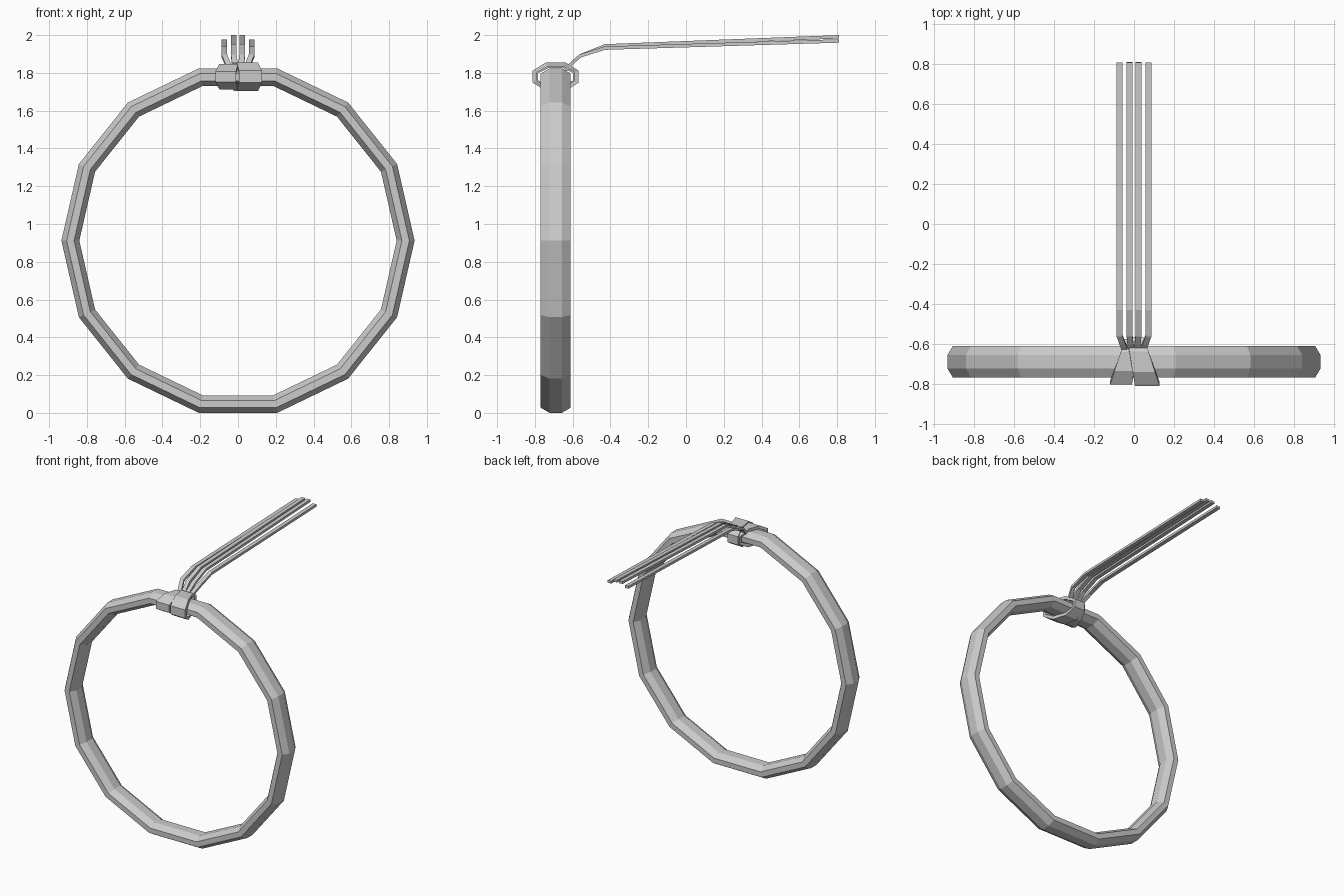
import bpy
from math import sin, cos, pi, radians
from mathutils import Vector

if "Cube" in bpy.data.objects:
    bpy.data.objects.remove(bpy.data.objects["Cube"])


def loft(name, sections, closed):
    """Skin a list of equal-length vertex rings, capped or joined end to end."""
    n, m = len(sections[0]), len(sections)
    verts = [v for s in sections for v in s]
    faces = []
    for i in range(m if closed else m - 1):
        j = (i + 1) % m
        for k in range(n):
            l = (k + 1) % n
            faces.append((i * n + k, i * n + l, j * n + l, j * n + k))
    if not closed:
        faces += [tuple(range(n))[::-1], tuple(range((m - 1) * n, m * n))]
    mesh = bpy.data.meshes.new(name)
    mesh.from_pydata(verts, [], faces)
    ob = bpy.data.objects.new(name, mesh)
    bpy.context.collection.objects.link(ob)
    bpy.context.view_layer.objects.active = ob
    bpy.ops.object.select_all(action='DESELECT')
    ob.select_set(True)
    bpy.ops.object.mode_set(mode='EDIT')
    bpy.ops.mesh.select_all(action='SELECT')
    bpy.ops.mesh.normals_make_consistent(inside=False)
    bpy.ops.object.mode_set(mode='OBJECT')
    return ob


CY, CZ = -0.69, 0.912

# Main hoop: 14 segments, flattened octagonal section
sections = []
for i in range(14):
    a = 2 * pi * i / 14
    sec = []
    for k in range(8):
        t = radians(22.5 + 45 * k)
        r = 0.8875 + 0.0514 * cos(t)
        sec.append((r * cos(a), CY + 0.086 * sin(t), CZ + r * sin(a)))
    sections.append(sec)
loft("hoop", sections, True)


# Wrapped straps round the top of the hoop, wide in front and narrow behind
def strap(name, front, back, ry, rz):
    secs = []
    for k in range(8):
        t = 2 * pi * (k + 0.5) / 8
        f = (1 - cos(t) / cos(pi / 8)) / 2        # 1 at front, 0 at back
        x0 = back[0] + (front[0] - back[0]) * f
        x1 = back[1] + (front[1] - back[1]) * f
        sec = []
        for x, d in ((x0, 0), (x1, 0), (x1, 0.022), (x0, 0.022)):
            sec.append((x, CY + (ry - d) * cos(t) / cos(pi / 8),
                        1.78 + (rz - d) * sin(t) / cos(pi / 8)))
        secs.append(sec)
    loft(name, secs, True)


strap("strap_left", (-0.12, -0.01), (-0.045, 0.025), 0.115, 0.068)
strap("strap_right", (0.005, 0.128), (-0.035, 0.05), 0.122, 0.076)


# Four flat cords running back from the straps
def cord(name, pts, w=0.03, h=0.018):
    pts = [Vector(p) for p in pts]
    secs = []
    for i, p in enumerate(pts):
        d = pts[min(i + 1, len(pts) - 1)] - pts[max(i - 1, 0)]
        n = Vector((0, -d.z, d.y)).normalized() * h / 2
        s = Vector((w / 2, 0, 0))
        secs.append([p - s - n, p + s - n, p + s + n, p - s + n])
    loft(name, secs, False)


for side, label in ((-1, "left"), (1, "right")):
    for kind, x, xs, zm, ze in (("outer", 0.072, 0.042, 1.931, 1.969),
                                ("inner", 0.022, 0.014, 1.943, 1.991)):
        cord(f"cord_{kind}_{label}",
             [(side * xs, -0.64, 1.815), (side * (xs + x) / 2, -0.60, 1.855),
              (side * x, -0.56, 1.89), (side * x, -0.43, zm),
              (side * x, 0.81, ze)])
